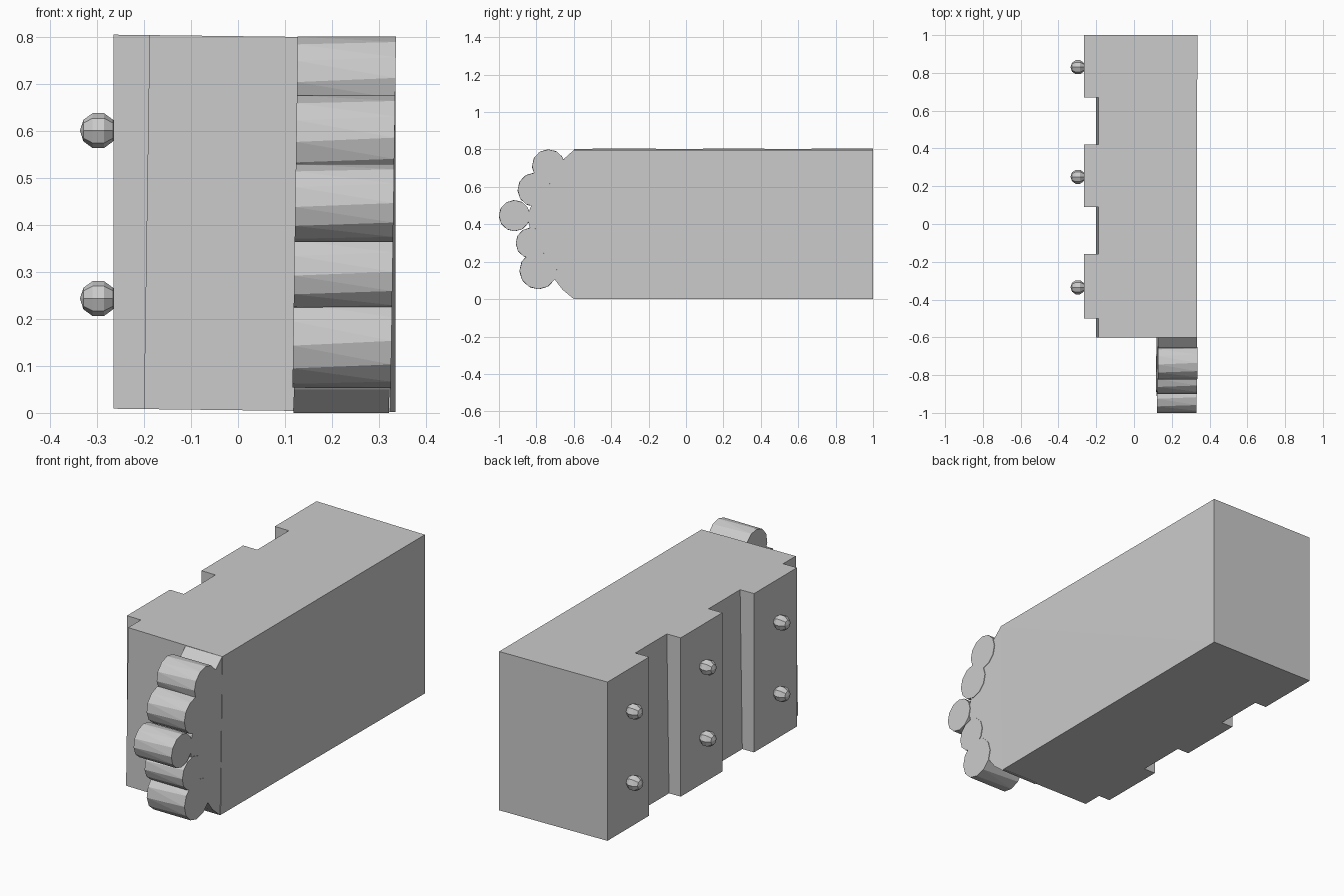
import bpy, bmesh, math
from mathutils import Matrix

if "Cube" in bpy.data.objects:
    bpy.data.objects.remove(bpy.data.objects["Cube"])


def finish(bm, name):
    bmesh.ops.recalc_face_normals(bm, faces=bm.faces[:])
    me = bpy.data.meshes.new(name)
    bm.to_mesh(me)
    bm.free()
    ob = bpy.data.objects.new(name, me)
    bpy.context.collection.objects.link(ob)
    return ob


def loft(name, ring_a, ring_b):
    """Solid between two matching outlines, with triangulated walls."""
    bm = bmesh.new()
    a = [bm.verts.new(p) for p in ring_a]
    b = [bm.verts.new(p) for p in ring_b]
    bm.faces.new(a)
    bm.faces.new(b)
    n = len(a)
    for i in range(n):
        j = (i + 1) % n
        bm.faces.new((a[i], a[j], b[j]))
        bm.faces.new((a[i], b[j], b[i]))
    return finish(bm, name)


def lean(x, z):
    """The front end leans slightly to the right as it rises."""
    return x + 0.012 * z / 0.8


# Main block, with a left side stepped into three raised ribs
ribs = [(-0.50, -0.16), (0.09, 0.42), (0.67, 1.0)]
plan = [(-0.60, None)]
for y0, y1 in ribs:
    plan += [(y0, None), (y0, -0.265), (y1, -0.265)]
    if y1 < 1:
        plan.append((y1, None))


def outline(top):
    left = -0.188 if top else -0.20
    front_right = 0.334 if top else 0.324
    pts = [(left if x is None else x, y) for y, x in plan]
    pts += [(0.335, 1.0), (front_right, -0.60)]
    return [(x, y, (0.8 if top else 0.005) - 0.012 * (x - 0.06)) for x, y in pts]


loft("body", outline(False), outline(True))

# Bowed backing plate behind the front rollers
arc = [(-0.59, 0.0), (-0.60, 0.0), (-0.66, 0.05), (-0.71, 0.115), (-0.75, 0.19),
       (-0.78, 0.26), (-0.83, 0.36), (-0.85, 0.44), (-0.82, 0.52),
       (-0.75, 0.63), (-0.65, 0.752), (-0.60, 0.797), (-0.59, 0.797)]
loft("front_plate",
     [(lean(0.118, z), y, z) for y, z in arc],
     [(lean(0.321, z), y, z) for y, z in arc])

# Horizontal rollers stacked along the bow: y, z, radius
rollers = [(-0.735, 0.712, 0.088), (-0.81, 0.585, 0.09), (-0.917, 0.446, 0.083),
           (-0.828, 0.30, 0.082), (-0.79, 0.153, 0.1)]
for k, (cy, cz, r) in enumerate(rollers):
    def ring(x, twist):
        pts = []
        for i in range(12):
            t = math.tau * i / 12 + twist
            y, z = cy + r * math.cos(t), cz + r * math.sin(t)
            pts.append((lean(x, z), y, z))
        return pts
    loft(f"roller_{k + 1}", ring(0.115, 0.1), ring(0.324, 0.0))

# Faceted knobs, two on each rib
for y in (-0.335, 0.25, 0.83):
    for z in (0.243, 0.6):
        bm = bmesh.new()
        bmesh.ops.create_uvsphere(
            bm, u_segments=8, v_segments=5, radius=0.039,
            matrix=Matrix.Translation((-0.297, y, z)) @ Matrix.Rotation(math.pi / 2, 4, 'Y'))
        finish(bm, "knob")
